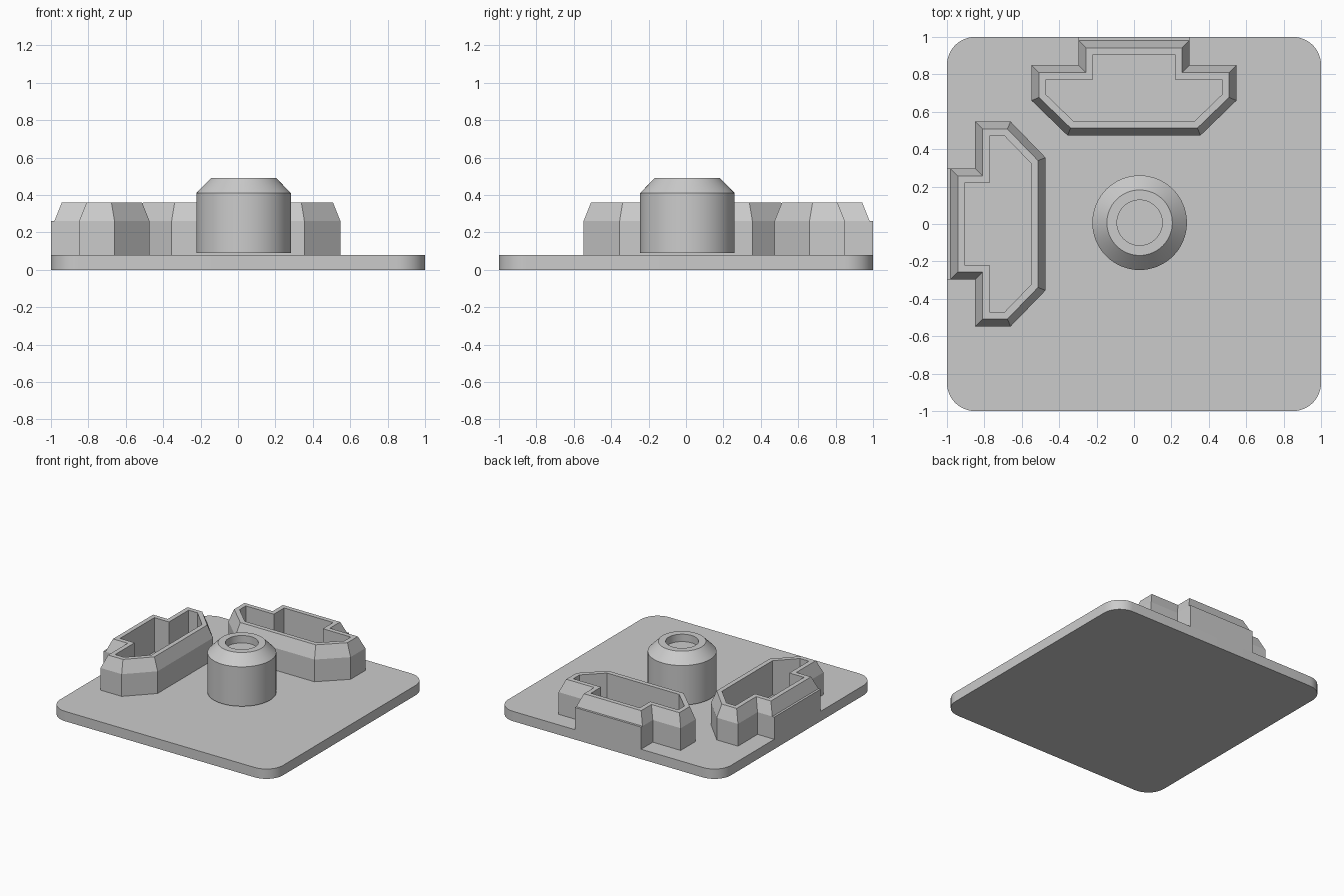
import bpy, bmesh, math
from mathutils import Vector, Matrix

cube = bpy.data.objects.get("Cube")
if cube:
    bpy.data.objects.remove(cube, do_unlink=True)

grey = bpy.data.materials.new("plain grey")
grey.use_nodes = True
COLOR = (0.6, 0.6, 0.6, 1)
grey.diffuse_color = COLOR
grey.node_tree.nodes["Principled BSDF"].inputs["Base Color"].default_value = COLOR

PLATE_TOP = 0.08


def loft(name, loops, smooth=False):
    """Skin a list of equal-length point loops and cap both ends."""
    bm = bmesh.new()
    rings = [[bm.verts.new(p) for p in loop] for loop in loops]
    n = len(rings[0])
    for a, b in zip(rings, rings[1:]):
        for i in range(n):
            j = (i + 1) % n
            bm.faces.new((a[i], a[j], b[j], b[i]))
    bm.faces.new(rings[0][::-1])
    bm.faces.new(rings[-1])
    bmesh.ops.recalc_face_normals(bm, faces=bm.faces)
    mesh = bpy.data.meshes.new(name)
    bm.to_mesh(mesh)
    bm.free()
    mesh.materials.append(grey)
    obj = bpy.data.objects.new(name, mesh)
    bpy.context.collection.objects.link(obj)
    if smooth:
        bpy.ops.object.select_all(action="DESELECT")
        obj.select_set(True)
        bpy.context.view_layer.objects.active = obj
        bpy.ops.object.shade_smooth_by_angle(angle=math.radians(30))
    return obj


def inset(points, d):
    """Move each edge of a counter-clockwise outline inward by d."""
    out = []
    for i, p in enumerate(points):
        e1 = (p - points[i - 1]).normalized()
        e2 = (points[(i + 1) % len(points)] - p).normalized()
        n1, n2 = Vector((-e1.y, e1.x)), Vector((-e2.y, e2.x))
        out.append(p + (n1 + n2) * d / (1 + n1.dot(n2)))
    return out


def at(points, z):
    return [(p.x, p.y, z) for p in points]


# Base plate with rounded corners
R = 0.15
corners = []
for k, (sx, sy) in enumerate([(1, 1), (-1, 1), (-1, -1), (1, -1)]):
    for s in range(13):
        a = math.pi / 2 * (k + s / 12)
        corners.append(Vector((sx * (1 - R) + R * math.cos(a), sy * (1 - R) + R * math.sin(a))))
loft("base_plate", [at(corners, 0), at(corners, PLATE_TOP)], smooth=True)


# Hollow sockets: stepped outline with chamfered rim
def socket_outline(back):
    half = [(0.355, 0.473), (0.548, 0.66), (0.548, 0.85), (0.297, 0.85), (0.297, back)]
    return [Vector(p) for p in half] + [Vector((-x, y)) for x, y in reversed(half)]


def socket(name, turn):
    wide, body = socket_outline(1.0), socket_outline(0.982)
    rim, hole = inset(body, 0.04), inset(body, 0.077)
    obj = loft(name, [at(wide, PLATE_TOP - 0.01), at(wide, 0.26), at(body, 0.26),
                      at(rim, 0.36), at(hole, 0.36), at(hole, PLATE_TOP + 0.002)])
    obj.data.transform(Matrix.Rotation(turn, 4, "Z"))


socket("back_socket", 0)
socket("right_socket", math.pi / 2)

# Round post with chamfered top and a shallow recess
profile = [(0.253, 0.09), (0.253, 0.41), (0.175, 0.49), (0.121, 0.49), (0.121, 0.43)]
SEG = 64
loft("round_post", [[(0.03 + r * math.cos(2 * math.pi * i / SEG),
                      0.007 + r * math.sin(2 * math.pi * i / SEG), z) for i in range(SEG)]
                    for r, z in profile], smooth=True)
